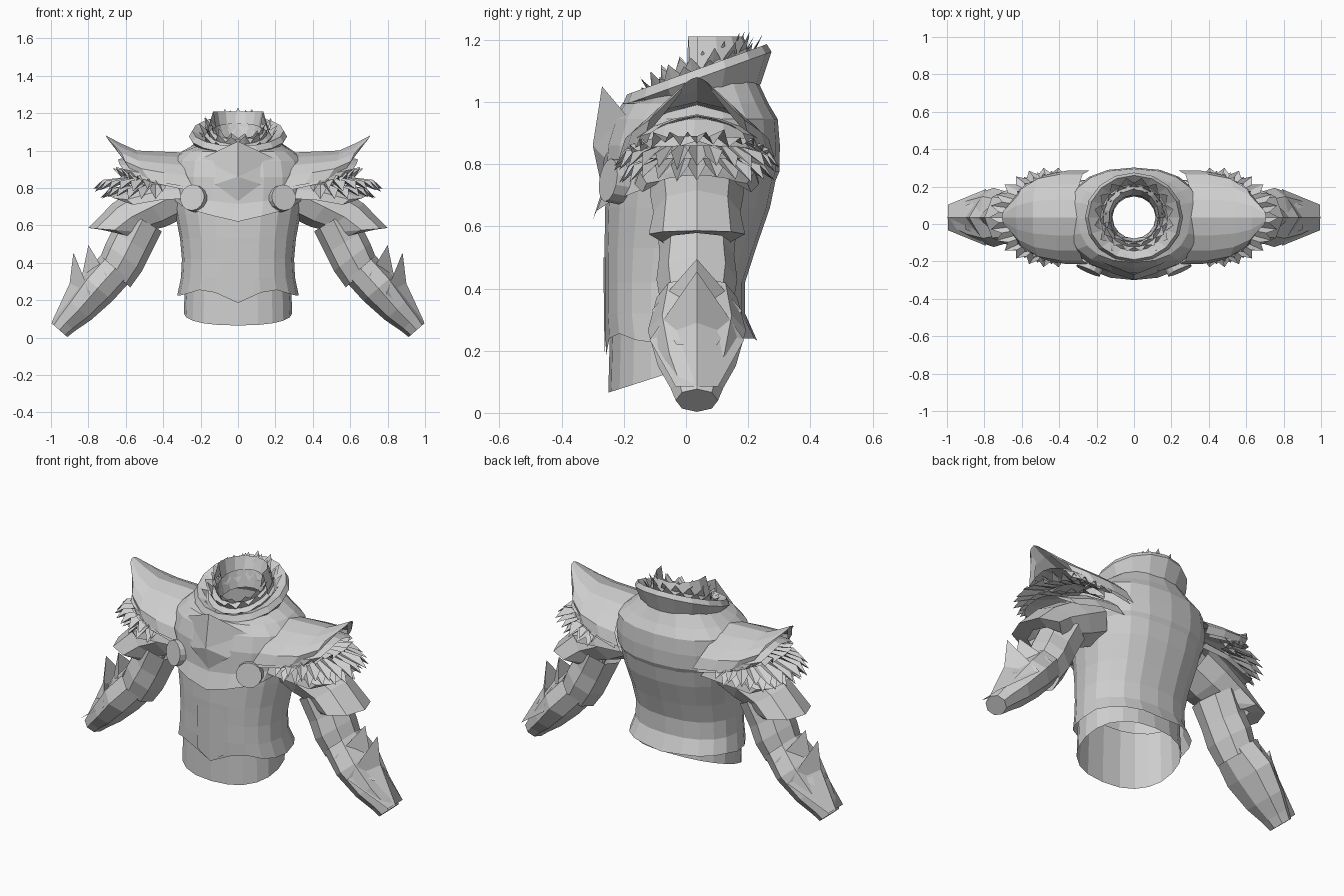
import bpy, bmesh, math, random
from mathutils import Vector, Matrix

if "Cube" in bpy.data.objects:
    bpy.data.objects.remove(bpy.data.objects["Cube"])

random.seed(4)
grey = bpy.data.materials.new("plain_grey")
grey.diffuse_color = (0.62, 0.62, 0.62, 1)
grey.use_nodes = True
grey.node_tree.nodes["Principled BSDF"].inputs["Base Color"].default_value = grey.diffuse_color
CY = 0.035  # depth of the arm and neck axis


def make(name, verts, faces, mirror=False):
    me = bpy.data.meshes.new(name)
    me.from_pydata([tuple(v) for v in verts], [], faces)
    bm = bmesh.new()
    bm.from_mesh(me)
    bmesh.ops.recalc_face_normals(bm, faces=bm.faces)
    bm.to_mesh(me)
    bm.free()
    me.materials.append(grey)
    ob = bpy.data.objects.new(name, me)
    bpy.context.collection.objects.link(ob)
    if mirror:
        ob.modifiers.new("mirror", 'MIRROR')
    return ob


def loft(name, rows, closed=True, mirror=False, cap=False):
    """Skin equal-length rows of points into a sheet or tube."""
    n = len(rows[0])
    verts = [p for r in rows for p in r]
    faces = []
    for i in range(len(rows) - 1):
        for j in range(n if closed else n - 1):
            k = (j + 1) % n
            faces.append((i*n + j, i*n + k, (i + 1)*n + k, (i + 1)*n + j))
    if cap:
        faces.append(tuple(range((len(rows) - 1)*n, len(rows)*n)))
    return make(name, verts, faces, mirror)


def body_ring(z, rx, yf, yb, n=20, zfun=None):
    """Horizontal oval; angle 0 is the front centre."""
    out = []
    for i in range(n):
        a = 2*math.pi*i/n
        s, c = math.sin(a), math.cos(a)
        x = rx*math.copysign(abs(s)**0.85, s)
        y = (yf + yb)/2 - (yb - yf)/2*math.copysign(abs(c)**0.9, c)
        out.append((x, y, z + (zfun(i, y) if zfun else 0)))
    return out


def arm_ring(x, z, dx, dz, ry, rn, n=8):
    """Oval across an arm that runs along (dx, dz)."""
    d = math.hypot(dx, dz)
    nx, nz = -dz/d, dx/d
    return [(x + nx*rn*math.sin(a), CY + ry*math.cos(a), z + nz*rn*math.sin(a))
            for a in (2*math.pi*i/n for i in range(n))]


def ruffle(name, count, base, tip, notch, a0, a1, mirror=False):
    """Pleated strip whose outer edge zigzags between tip and notch."""
    angles = [a0 + (a1 - a0)*i/(2*count) for i in range(2*count + 1)]
    inner = [base(a) for a in angles]
    outer = []
    for i, a in enumerate(angles):
        p = Vector((tip if i % 2 else notch)(a))
        outer.append(p + Vector((0, 0, random.uniform(-.01, .01))))
    outer[-1] = outer[0].copy() if abs(a1 - a0 - 2*math.pi) < 1e-6 else outer[-1]
    return loft(name, [inner, outer], closed=False, mirror=mirror)


# Under tunic: hem slopes up towards the back
loft("tunic", [
    body_ring(0.145, 0.29, -0.25, 0.17, zfun=lambda i, y: 0.32*y),
    body_ring(0.25, 0.285, -0.245, 0.165),
    body_ring(0.40, 0.28, -0.24, 0.16)])

# Body plate with a pointed, flared hem
hem = {0: -.04, 1: .015, 2: .03, 3: .01, 4: 0.0, 5: 0, 10: .005}
hem_z = lambda i, y: hem.get(min(i, 20 - i), 0.015)
loft("body_plate", [
    body_ring(0.225, 0.325, -0.257, 0.23, zfun=hem_z),
    body_ring(0.32, 0.305, -0.26, 0.19),
    body_ring(0.42, 0.30, -0.26, 0.19),
    body_ring(0.53, 0.31, -0.262, 0.225),
    body_ring(0.66, 0.335, -0.26, 0.27),
    body_ring(0.78, 0.355, -0.25, 0.295)])

# Front panel lying on the belly
make("front_panel", [(-.085, -.259, .5), (0, -.266, .5), (.085, -.259, .5), (-.085, -.257, .24),
                     (0, -.262, .19), (.085, -.257, .24)], [(0, 1, 4, 3), (1, 2, 5, 4)])

# Chest mantle with a lower edge dropping to the front centre
vee = {0: -.12, 1: -.09, 2: -.065, 3: -.04, 4: -.01}
loft("mantle", [
    body_ring(0.74, 0.35, -0.30, 0.285, zfun=lambda i, y: vee.get(min(i, 20 - i), 0)),
    body_ring(0.775, 0.365, -0.27, 0.30, zfun=lambda i, y: .5*vee.get(min(i, 20 - i), 0)),
    body_ring(0.86, 0.375, -0.262, 0.302),
    body_ring(0.945, 0.36, -0.235, 0.295),
    body_ring(0.995, 0.30, -0.205, 0.265),
    body_ring(1.035, 0.22, -0.17, 0.225, zfun=lambda i, y: 0.2*y)])

# Pointed throat guard
make("throat_guard", [(0, -.27, 1.05), (-.2, -.19, .955), (.2, -.19, .955), (0, -.30, .86),
                      (-.12, -.262, .82), (.12, -.262, .82), (0, -.272, .73)],
     [(0, 1, 3), (0, 3, 2), (1, 4, 3), (2, 3, 5), (4, 6, 3), (3, 6, 5)])


# Collar: tilted flaring rim around the neck
def neck(a, rx, ry, z, tilt):
    y = CY - ry*math.cos(a)
    return (rx*math.sin(a), y, z + tilt*(y - CY))


def neck_row(*p, n=16, a0=0, a1=2*math.pi):
    return [neck(a0 + (a1 - a0)*i/n, *p) for i in range(n)]


loft("collar_rim", [
    neck_row(.225, .205, 1.02, .18), neck_row(.262, .24, 1.075, .36),
    neck_row(.245, .225, 1.105, .36), neck_row(.18, .18, 1.075, .36)])
loft("neck_lining", [
    neck_row(.18, .18, 1.075, .36), neck_row(.13, .13, 1.11, .36),
    neck_row(.115, .112, 1.02, .2)])
# Stand behind the neck with a level top edge
nape = (math.pi*.5, math.pi*1.56)
loft("nape_stand", [[neck(nape[0] + (nape[1] - nape[0])*i/8, *p) for i in range(9)]
                    for p in ((.17, .175, 1.09, .36), (.135, .15, 1.21, 0), (.12, .12, 1.12, .2))],
     closed=False)

# Zigzag fur in three rows around the neck
for i, (c, b, t, n) in enumerate([(16, (.17, 1.06), (.215, 1.125), (.185, 1.08)),
                                  (15, (.15, 1.08), (.185, 1.15), (.16, 1.10)),
                                  (13, (.125, 1.08), (.155, 1.16), (.13, 1.11))]):
    ring = lambda q: (lambda a: neck(a, q[0], q[0], q[1], .4))
    ruffle(f"neck_fur_{i + 1}", c, ring(b), ring(t), ring(n), 0, 2*math.pi)
# Tufts hanging inside the opening
ruffle("inner_fur", 12, lambda a: neck(a, .14, .14, 1.12, .38),
       lambda a: neck(a, .115, .112, 1.05, .3), lambda a: neck(a, .125, .125, 1.09, .35), 0, 2*math.pi)


# Shoulder plates: arched sections with a ridge along the arm
def arch(x, half, top, edge, n=8):
    out = []
    for i in range(n + 1):
        t = 2*i/n - 1
        drop = 0.75*abs(t)**1.7 + 0.25*abs(t)
        out.append((x - 0.06*abs(t)**3, CY + half*math.sin(t*math.pi/2), top - (top - edge)*drop))
    return out


def plate(name, *sections):
    loft(name, [arch(*s) for s in sections], closed=False, mirror=True)


plate("shoulder_plate_top", (.30, .25, .99, .80), (.42, .25, .995, .82), (.54, .225, 1.0, .85),
      (.63, .165, 1.04, .89), (.705, .05, 1.08, 1.03))
plate("shoulder_plate_middle", (.32, .25, .95, .785), (.48, .24, .955, .82),
      (.60, .195, .96, .855), (.64, .16, .955, .87))
plate("shoulder_plate_bottom", (.32, .20, .88, .745), (.48, .20, .85, .735), (.62, .175, .79, .71),
      (.69, .13, .765, .735))


# Ruffled fringes under the shoulder plates
def fan(rx, ry, z, slope=.0):
    return lambda a: (.44 + rx*math.cos(a), CY + ry*math.sin(a), z + slope*math.cos(a))


ruffle("fringe_upper", 14, fan(.10, .16, .87, .02), fan(.23, .24, .83, .08),
       fan(.19, .215, .81, .06), -1.75, 1.75, True)
ruffle("fringe_lower", 15, fan(.15, .17, .85, .01), fan(.335, .268, .785, 0),
       fan(.285, .235, .835, .0), -1.8, 1.8, True)
ruffle("fringe_inner", 13, fan(.12, .15, .82, 0), fan(.295, .25, .75, 0),
       fan(.25, .22, .79, 0), -1.7, 1.7, True)

# Round studs on the chest
for s, side in ((-1, "left"), (1, "right")):
    bm = bmesh.new()
    rot = Vector((s*.4, -.9, .15)).to_track_quat('Z', 'Y').to_matrix().to_4x4()
    bmesh.ops.create_cone(bm, cap_ends=True, segments=14, radius1=.072, radius2=.07, depth=.05,
                          matrix=Matrix.Translation((s*.235, -.228, .745)) @ rot)
    me = bpy.data.meshes.new(side + "_stud")
    bm.to_mesh(me)
    bm.free()
    me.materials.append(grey)
    bpy.context.collection.objects.link(bpy.data.objects.new(side + "_stud", me))

# Upper sleeve, ending in a flared, nearly level cuff
loft("upper_sleeve", [
    arm_ring(.34, .76, 1, -.5, .15, .13), arm_ring(.46, .70, 1, -.7, .15, .13),
    arm_ring(.57, .645, .7, -1, .14, .125), arm_ring(.66, .575, .08, -1, .155, .14),
    arm_ring(.61, .55, .3, -1, .11, .10)], mirror=True)

# Lower sleeve
loft("lower_sleeve", [
    arm_ring(.51, .63, .6, -1, .13, .12), arm_ring(.57, .51, .6, -1, .12, .12),
    arm_ring(.61, .43, .75, -1, .13, .122), arm_ring(.66, .34, .85, -1, .115, .11)], mirror=True)

# Forearm guard, closed at the wrist
loft("forearm_guard", [
    arm_ring(.655, .37, .87, -1, .13, .105), arm_ring(.75, .265, .87, -1, .158, .105),
    arm_ring(.85, .15, .87, -1, .125, .085), arm_ring(.92, .08, .87, -1, .085, .066),
    arm_ring(.955, .04, .87, -1, .068, .056)], mirror=True, cap=True)


# Pointed overlapping leaves on the forearm
def leaf(name, tip, ridge, side, end, w):
    p = lambda q, y=0: (q[0], CY + y, q[1])
    make(name, [p(tip), p(ridge), p(side, -w), p(side, w), p(end, -w*.45), p(end, w*.45), p(end)],
         [(0, 2, 1), (0, 1, 3), (2, 4, 6, 1), (1, 6, 5, 3)], True)


leaf("forearm_leaf_outer", (.88, .455), (.90, .29), (.79, .235), (.995, .085), .152)
leaf("forearm_leaf_inner", (.80, .495), (.83, .35), (.70, .33), (.90, .22), .145)
